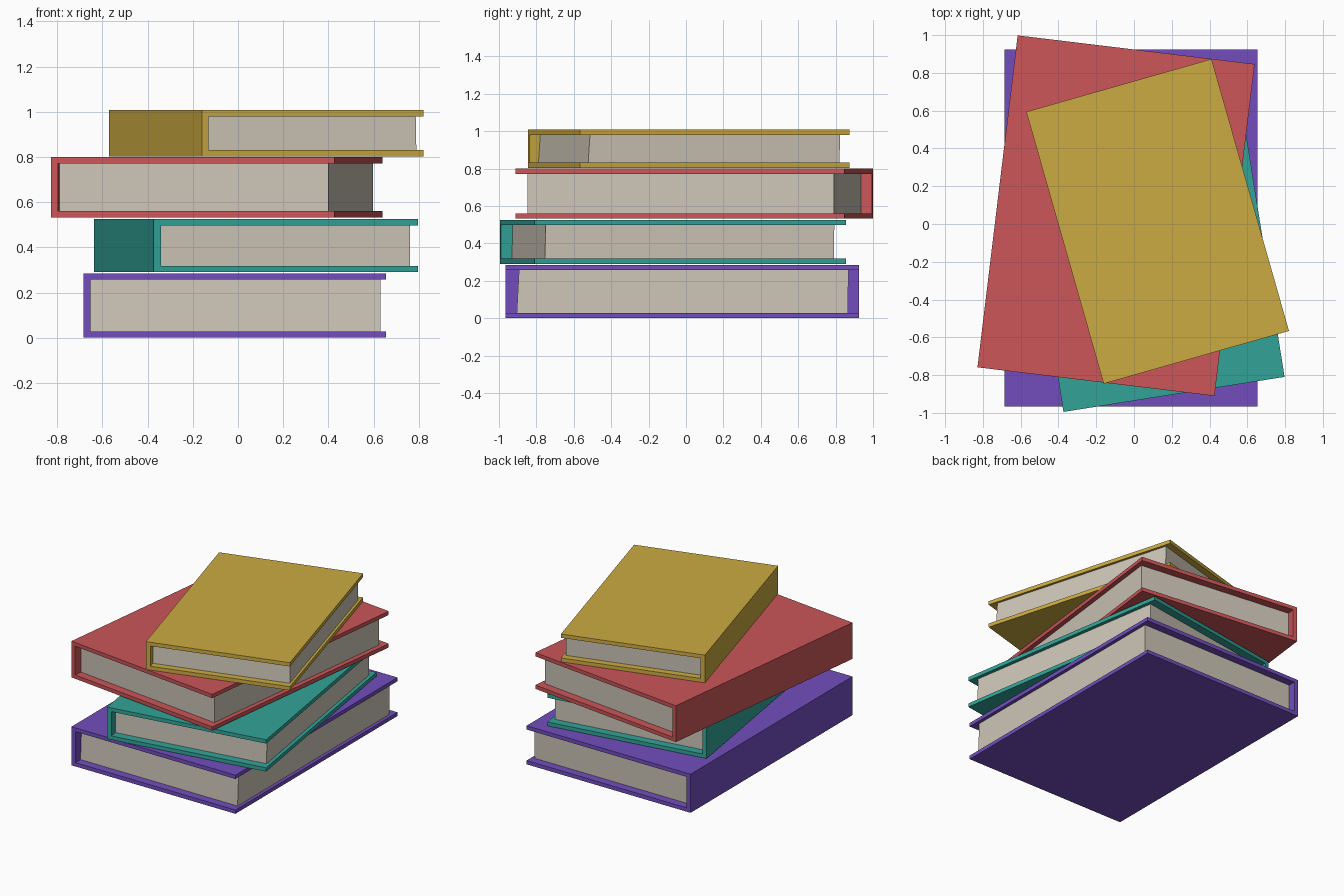
import bpy
import bmesh
from math import radians

if "Cube" in bpy.data.objects:
    bpy.data.objects.remove(bpy.data.objects["Cube"], do_unlink=True)


def make_material(name, rgb):
    mat = bpy.data.materials.new(name)
    mat.use_nodes = True
    colour = (*rgb, 1.0)
    mat.diffuse_color = colour
    mat.node_tree.nodes["Principled BSDF"].inputs["Base Color"].default_value = colour
    return mat


def extrude_profile(name, points, y0, y1, mat):
    """Extrude an outline in x and z along y."""
    bm = bmesh.new()
    outline = bm.faces.new([bm.verts.new((x, y0, z)) for x, z in points])
    result = bmesh.ops.extrude_face_region(bm, geom=[outline])
    for v in result["geom"]:
        if isinstance(v, bmesh.types.BMVert):
            v.co.y = y1
    bmesh.ops.recalc_face_normals(bm, faces=bm.faces)
    mesh = bpy.data.meshes.new(name)
    bm.to_mesh(mesh)
    bm.free()
    mesh.materials.append(mat)
    obj = bpy.data.objects.new(name, mesh)
    bpy.context.collection.objects.link(obj)
    return obj


paper = make_material("cream paper", (0.617, 0.565, 0.479))


def make_book(label, rgb, centre, size, z0, z1, angle, inset, lean):
    w, d = size[0] / 2, size[1] / 2
    h, board, spine = z1 - z0, 0.028, 0.032
    side, end = inset

    # Boards and spine as one C-shaped cover
    profile = [(-w, 0), (w, 0), (w, board), (spine - w, board),
               (spine - w, h - board), (w, h - board), (w, h), (-w, h)]
    cover = extrude_profile(label + "_cover", profile, -d, d,
                            make_material(label + " cover", rgb))

    # Page block set back from the three open edges
    block = [(spine - w, board), (w - side, board),
             (w - side, h - board), (spine - w, h - board)]
    pages = extrude_profile(label + "_pages", block, end - d, d - end, paper)
    for v in pages.data.vertices:
        if v.co.z > h / 2:
            v.co.y += lean if v.co.y < 0 else lean / 3

    for obj in (cover, pages):
        obj.location = (*centre, z0)
        obj.rotation_euler.z = radians(angle)


# The stack, bottom to top
make_book("purple", (0.168, 0.076, 0.515), (-0.015, -0.02), (1.34, 1.89),
          0, 0.285, 0, (0.025, 0.06), 0.012)
make_book("teal", (0.032, 0.371, 0.314), (0.08, -0.07), (1.185, 1.685),
          0.29, 0.525, 9, (0.026, 0.06), 0.004)
make_book("red", (0.604, 0.093, 0.098), (-0.095, 0.044), (1.264, 1.77),
          0.532, 0.8, -6.9, (0.034, 0.06), 0)
make_book("gold", (0.604, 0.407, 0.054), (0.125, 0.014), (1.02, 1.497),
          0.803, 1.008, 15.9, (0.018, 0.05), 0.01)
